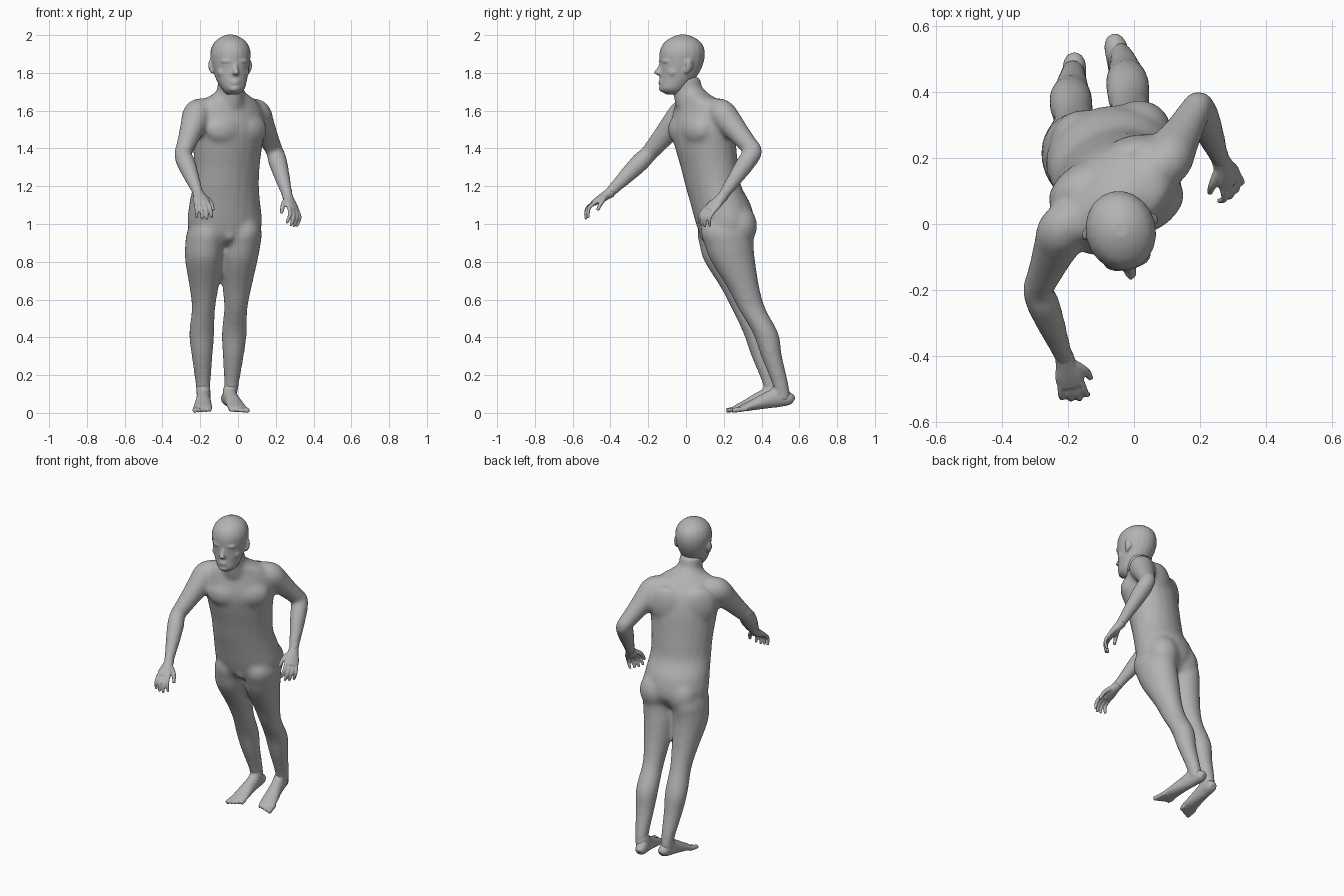
import bpy
import bmesh
from math import cos, sin, pi, radians
from mathutils import Vector, Matrix

cube = bpy.data.objects.get("Cube")
if cube:
    bpy.data.objects.remove(cube, do_unlink=True)

clay = bpy.data.materials.new("grey clay")
clay.use_nodes = True
GREY = (0.45, 0.45, 0.45, 1)
clay.diffuse_color = GREY
clay.node_tree.nodes["Principled BSDF"].inputs["Base Color"].default_value = GREY


def spline(rows, steps=4):
    """Smooth the key rows into a denser list of rows."""
    rows = [Vector(r) for r in rows]
    out = []
    for i in range(len(rows) - 1):
        a, b = rows[max(i - 1, 0)], rows[i]
        c, d = rows[i + 1], rows[min(i + 2, len(rows) - 1)]
        for k in range(steps):
            t = k / steps
            out.append(b + (c - a) * (t / 2)
                       + (a * 2 - b * 5 + c * 4 - d) * (t * t / 2)
                       + (b * 3 - a - c * 3 + d) * (t ** 3 / 2))
    return out + [rows[-1]]


def loft(bm, rows, wide=None, yaw=None, sides=20):
    """Skin rows of x, y, z, half width, half depth; rings lie flat unless wide is given."""
    if yaw is not None:
        rows = [(*r[:5], yaw) for r in rows]
    rows = spline(rows)
    rings = []
    for i, row in enumerate(rows):
        centre = Vector(row[:3])
        if wide is None:
            turn = radians(row[5])
            u, v = Vector((cos(turn), sin(turn), 0)), Vector((-sin(turn), cos(turn), 0))
        else:
            before, after = rows[max(i - 1, 0)], rows[min(i + 1, len(rows) - 1)]
            along = (Vector(after[:3]) - Vector(before[:3])).normalized()
            u = (wide - along * wide.dot(along)).normalized()
            v = along.cross(u)
        rings.append([bm.verts.new(centre + u * row[3] * cos(2 * pi * k / sides)
                                   + v * row[4] * sin(2 * pi * k / sides))
                      for k in range(sides)])
    for low, high in zip(rings, rings[1:]):
        for k in range(sides):
            n = (k + 1) % sides
            bm.faces.new((low[k], low[n], high[n], high[k]))
    bm.faces.new(rings[0][::-1])
    bm.faces.new(rings[-1])


def ball(bm, centre, size, yaw=0):
    matrix = (Matrix.Translation(centre) @ Matrix.Rotation(radians(yaw), 4, "Z")
              @ Matrix.Diagonal((*size, 1)))
    bmesh.ops.create_uvsphere(bm, u_segments=20, v_segments=14, radius=1, matrix=matrix)


def fuse(name, bm, voxel, rounds):
    """Melt overlapping volumes into one smooth skin."""
    bmesh.ops.recalc_face_normals(bm, faces=bm.faces)
    mesh = bpy.data.meshes.new(name)
    bm.to_mesh(mesh)
    bm.free()
    mesh.materials.append(clay)
    obj = bpy.data.objects.new(name, mesh)
    bpy.context.collection.objects.link(obj)
    remesh = obj.modifiers.new("skin", "REMESH")
    remesh.mode = "VOXEL"
    remesh.voxel_size = voxel
    remesh.use_smooth_shade = True
    soften = obj.modifiers.new("soften", "SMOOTH")
    soften.factor = 0.5
    soften.iterations = rounds


# Torso, twisted from hips to shoulders
body = bmesh.new()
loft(body, [(-.07, .2, .89, .1, .08, 12), (-.07, .203, .94, .17, .125, 12),
            (-.07, .207, 1, .2, .152, 12), (-.07, .185, 1.1, .193, .157, 16),
            (-.065, .145, 1.2, .181, .143, 22), (-.06, .125, 1.3, .182, .146, 26),
            (-.055, .105, 1.4, .192, .152, 30), (-.05, .09, 1.5, .205, .153, 31),
            (-.05, .083, 1.59, .2, .13, 31), (-.045, .065, 1.65, .16, .1, 30),
            (-.042, .04, 1.69, .09, .08, 22), (-.04, .02, 1.72, .066, .07, 15)])


def on_chest(x, y, z):
    return Matrix.Translation((-.05, .09, z)) @ Matrix.Rotation(radians(30), 4, "Z") @ Vector((x, y, 0))


# Chest muscles, shoulder blades and buttocks
for side in (-1, 1):
    ball(body, on_chest(side * .09, -.1, 1.5), (.095, .05, .075), 30 + side * 14)
    ball(body, on_chest(side * .1, .09, 1.52), (.1, .05, .12), 30 - side * 14)
    ball(body, (-.07 + side * .085, .265 + side * .015, .99), (.1, .097, .115), 12)
ball(body, (-.045, .118, .945), (.035, .05, .045))

# Neck
loft(body, [(-.045, .045, 1.62, .085, .1), (-.04, .013, 1.69, .069, .083),
            (-.04, -.002, 1.78, .07, .077)], yaw=15)

# Legs share one profile and differ in where the knee and ankle stand
LEG = [(1.07, .06, .08), (.97, .098, .138), (.88, .102, .13), (.8, .097, .118),
       (.66, .076, .085), (.55, .062, .073), (.42, .067, .068), (.3, .056, .056),
       (.15, .04, .044), (.06, .036, .042)]
LEFT_PATH = [(.015, .2), (.025, .215), (.015, .23), (.005, .25), (-.005, .305),
             (-.012, .35), (-.02, .422), (-.025, .453), (-.035, .5), (-.045, .515)]
RIGHT_PATH = [(-.155, .185), (-.168, .197), (-.178, .202), (-.182, .215), (-.18, .27),
              (-.183, .315), (-.192, .372), (-.19, .402), (-.185, .45), (-.182, .46)]
for path in (LEFT_PATH, RIGHT_PATH):
    loft(body, [(x, y, z, w, d) for (x, y), (z, w, d) in zip(path, LEG)], yaw=10)

# Arms and hands
UPPER = [(0, .074), (.25, .071), (.55, .059), (.85, .05), (1, .046)]
FORE = [(.2, .051), (.5, .044), (.85, .033), (1.05, .029)]


def arm(collar, shoulder, elbow, wrist):
    points = [(*collar, .055, .055)]
    points += [(*shoulder.lerp(elbow, t), r, r) for t, r in UPPER]
    points += [(*elbow.lerp(wrist, t), r, r) for t, r in FORE]
    loft(body, points, Vector((.3, -.6, .75)))


def hand(name, wrist, aim, wide, side):
    bm = bmesh.new()
    aim, wide = aim.normalized(), wide.normalized()
    palm = aim.cross(wide) * side

    def at(along, across, down=0):
        return wrist + aim * along + wide * across + palm * down

    loft(bm, [(*at(-.02, 0), .028, .028), (*at(.02, 0), .032, .025),
              (*at(.06, 0), .043, .021), (*at(.1, 0), .041, .015)], wide)
    # Four curled fingers, the middle ones longest
    for i, reach in enumerate((.06, .075, .08, .07)):
        across = (i - 1.5) * .021
        loft(bm, [(*at(.085, across), .011, .011),
                  (*at(.1 + reach * .55, across * 1.15, .008), .011, .01),
                  (*at(.1 + reach, across * 1.25, .05), .008, .008)], wide, sides=10)
    # Thumb
    loft(bm, [(*at(.02, .015), .018, .016), (*at(.065, .05, .015), .014, .013),
              (*at(.11, .06, .04), .009, .009)], wide, sides=10)
    fuse(name, bm, .005, 3)


LEFT_WRIST, RIGHT_WRIST = Vector((.265, .19, 1.14)), Vector((-.21, -.41, 1.16))
arm(Vector((.02, .135, 1.61)), Vector((.095, .185, 1.59)),
    Vector((.195, .36, 1.385)), LEFT_WRIST)
arm(Vector((-.14, .04, 1.61)), Vector((-.212, -.01, 1.59)),
    Vector((-.293, -.2, 1.37)), RIGHT_WRIST)
hand("left_hand", LEFT_WRIST, Vector((.3, -.67, -.67)), Vector((-.72, -.62, .3)), 1)
hand("right_hand", RIGHT_WRIST, Vector((.2, -.83, -.52)), Vector((1, .2, .07)), -1)
fuse("body", body, .011, 16)

# Feet: heel lifted slightly, toes resting on the ground
FOOT = [(0, .02, .022), (.07, .034, .036), (.25, .037, .05), (.45, .04, .042),
        (.65, .047, .029), (.82, .05, .019), (.9, .043, .013)]


def foot(name, heel, toe, ankle, side):
    bm = bmesh.new()
    heel, toe = Vector(heel), Vector(toe)
    across = (toe - heel).cross(Vector((0, 0, 1))).normalized()

    def sole(t, lift, shift=0):
        return heel.lerp(toe, t) + Vector((0, 0, lift)) + across * shift

    loft(bm, [(*sole(t, h), w, h) for t, w, h in FOOT], across)
    # Ankle sloping into the instep
    loft(bm, [(*ankle, .037, .041), (*sole(.24, .075), .036, .042),
              (*sole(.42, .045), .034, .036), (*sole(.62, .03), .03, .024)], across)
    # Toes, shorter towards the outside
    for i in range(5):
        tip = 1.03 - .035 * i
        r = .014 - .0015 * i
        loft(bm, [(*sole(t, r, (i - 2) * .02 * side), r, r)
                  for t in (.78, .9, tip - .02, tip)], across, sides=10)
    fuse(name, bm, .006, 4)


foot("left_foot", (-.062, .567, .04), (.01, .245, 0), (-.036, .503, .14), 1)
foot("right_foot", (-.18, .51, .04), (-.188, .22, 0), (-.185, .452, .14), -1)

# Head, turned a little to its left
head = bmesh.new()
YAW = 13
loft(head, [(-.03, -.065, 1.685, .03, .04), (-.025, -.068, 1.712, .058, .07),
            (-.033, -.048, 1.76, .08, .092), (-.037, -.032, 1.81, .093, .108),
            (-.04, -.023, 1.86, .103, .119), (-.04, -.02, 1.91, .106, .121),
            (-.04, -.018, 1.955, .09, .104), (-.04, -.017, 1.985, .058, .066),
            (-.04, -.017, 2.002, .02, .024)], yaw=YAW)


def on_head(x, y, z):
    return Matrix.Translation((-.04, -.02, z)) @ Matrix.Rotation(radians(YAW), 4, "Z") @ Vector((x, y, 0))


# Nose, lips and chin
loft(head, [(*on_head(0, -.108, 1.855), .01, .012), (*on_head(0, -.12, 1.825), .012, .017),
            (*on_head(0, -.13, 1.8), .018, .024), (*on_head(0, -.112, 1.785), .015, .014)],
     yaw=YAW)
for z in (1.757, 1.744):
    ball(head, on_head(0, -.11, z), (.03, .019, .008), YAW)
ball(head, on_head(0, -.1, 1.717), (.032, .027, .02), YAW)
for side in (-1, 1):
    # Brow, cheekbone, eye and ear
    ball(head, on_head(side * .04, -.1, 1.862), (.036, .018, .011), YAW + side * 18)
    ball(head, on_head(side * .055, -.075, 1.803), (.035, .02, .028), YAW + side * 25)
    ball(head, on_head(side * .038, -.098, 1.838), (.016, .014, .008), YAW + side * 15)
    ball(head, on_head(side * .106, .015, 1.84), (.01, .022, .033), YAW + side * 25)
    ball(head, on_head(side * .1, .003, 1.812), (.01, .013, .018), YAW)
fuse("head", head, .0065, 6)
